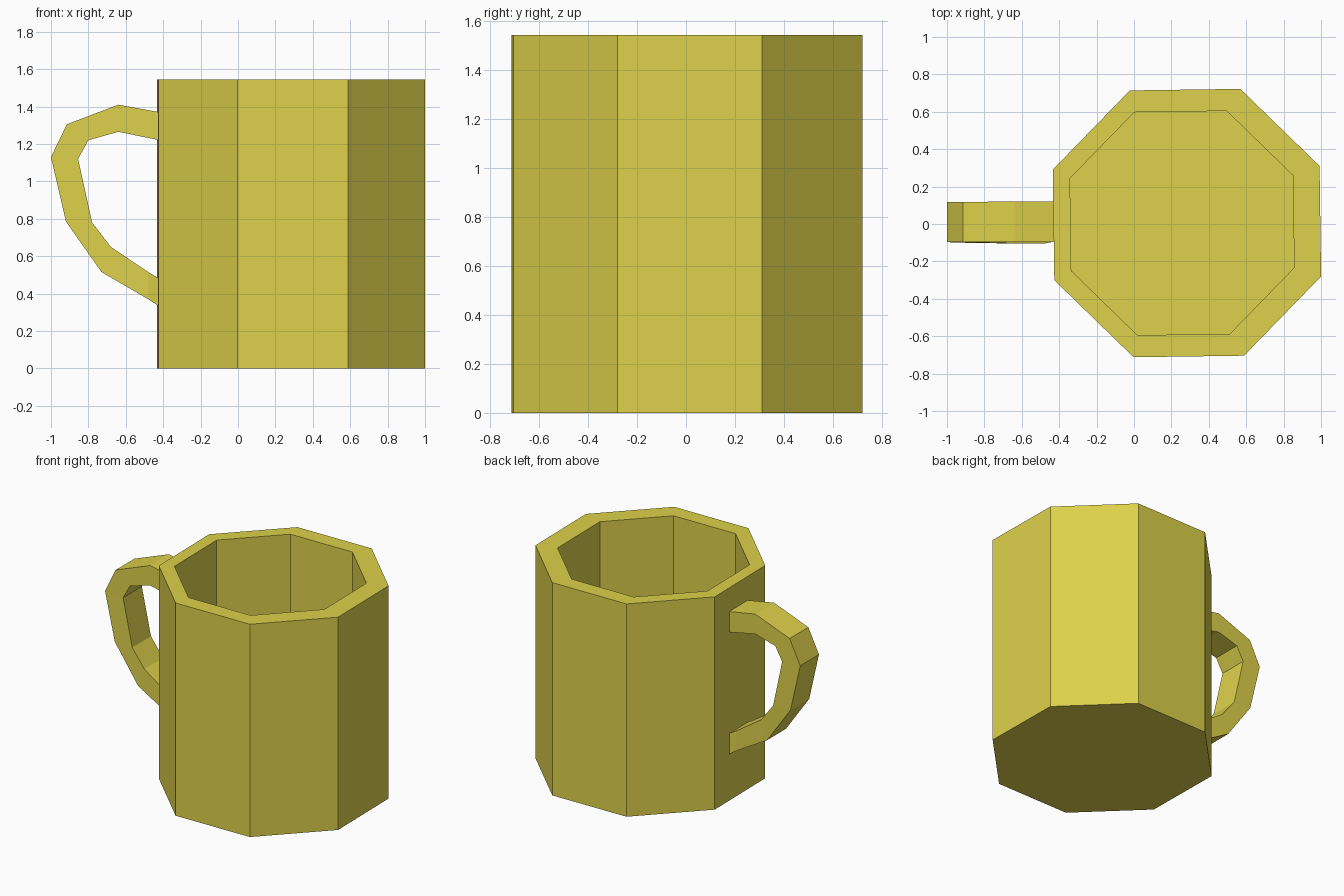
import bpy
import bmesh
import math

default_cube = bpy.data.objects.get("Cube")
if default_cube:
    bpy.data.objects.remove(default_cube, do_unlink=True)

# Single glaze colour
glaze = bpy.data.materials.new("mustard yellow")
glaze.use_nodes = True
glaze.diffuse_color = (0.73, 0.64, 0.07, 1)
glaze.node_tree.nodes["Principled BSDF"].inputs["Base Color"].default_value = glaze.diffuse_color

SIDES = 8
TWIST = math.radians(23.3)
HEIGHT = 1.545
FLOOR = 0.12


def loft(name, rings):
    """Skin a chain of equal-length vertex rings and cap both ends."""
    bm = bmesh.new()
    loops = [[bm.verts.new(point) for point in ring] for ring in rings]
    for lower, upper in zip(loops, loops[1:]):
        for i in range(len(lower)):
            j = (i + 1) % len(lower)
            bm.faces.new((lower[i], lower[j], upper[j], upper[i]))
    bm.faces.new(loops[0])
    bm.faces.new(loops[-1])
    bmesh.ops.recalc_face_normals(bm, faces=bm.faces)
    mesh = bpy.data.meshes.new(name)
    bm.to_mesh(mesh)
    bm.free()
    mesh.materials.append(glaze)
    part = bpy.data.objects.new(name, mesh)
    bpy.context.collection.objects.link(part)
    return part


def octagon(centre_x, radius, z):
    angles = [TWIST + i * math.tau / SIDES for i in range(SIDES)]
    return [(centre_x + radius * math.cos(a), 0.005 + radius * math.sin(a), z) for a in angles]


# Hollow cup: outside wall, flat rim, inside wall and floor
loft("cup_body", [
    octagon(0.283, 0.772, 0),
    octagon(0.283, 0.772, HEIGHT),
    octagon(0.257, 0.645, HEIGHT),
    octagon(0.257, 0.645, FLOOR),
])

# Handle stations: outer x, outer z, inner x, inner z, front y
stations = [
    (-0.42, 1.37, -0.42, 1.22, -0.095),
    (-0.64, 1.41, -0.64, 1.265, -0.095),
    (-0.915, 1.305, -0.80, 1.22, -0.097),
    (-1.0, 1.13, -0.855, 1.12, -0.097),
    (-0.92, 0.785, -0.78, 0.78, -0.1),
    (-0.73, 0.515, -0.68, 0.65, -0.103),
    (-0.48, 0.37, -0.48, 0.515, -0.105),
    (-0.42, 0.33, -0.42, 0.48, -0.093),
]
WIDTH = 0.215
loft("handle", [
    [(ox, front, oz), (ox, front + WIDTH, oz), (ix, front + WIDTH, iz), (ix, front, iz)]
    for ox, oz, ix, iz, front in stations
])
